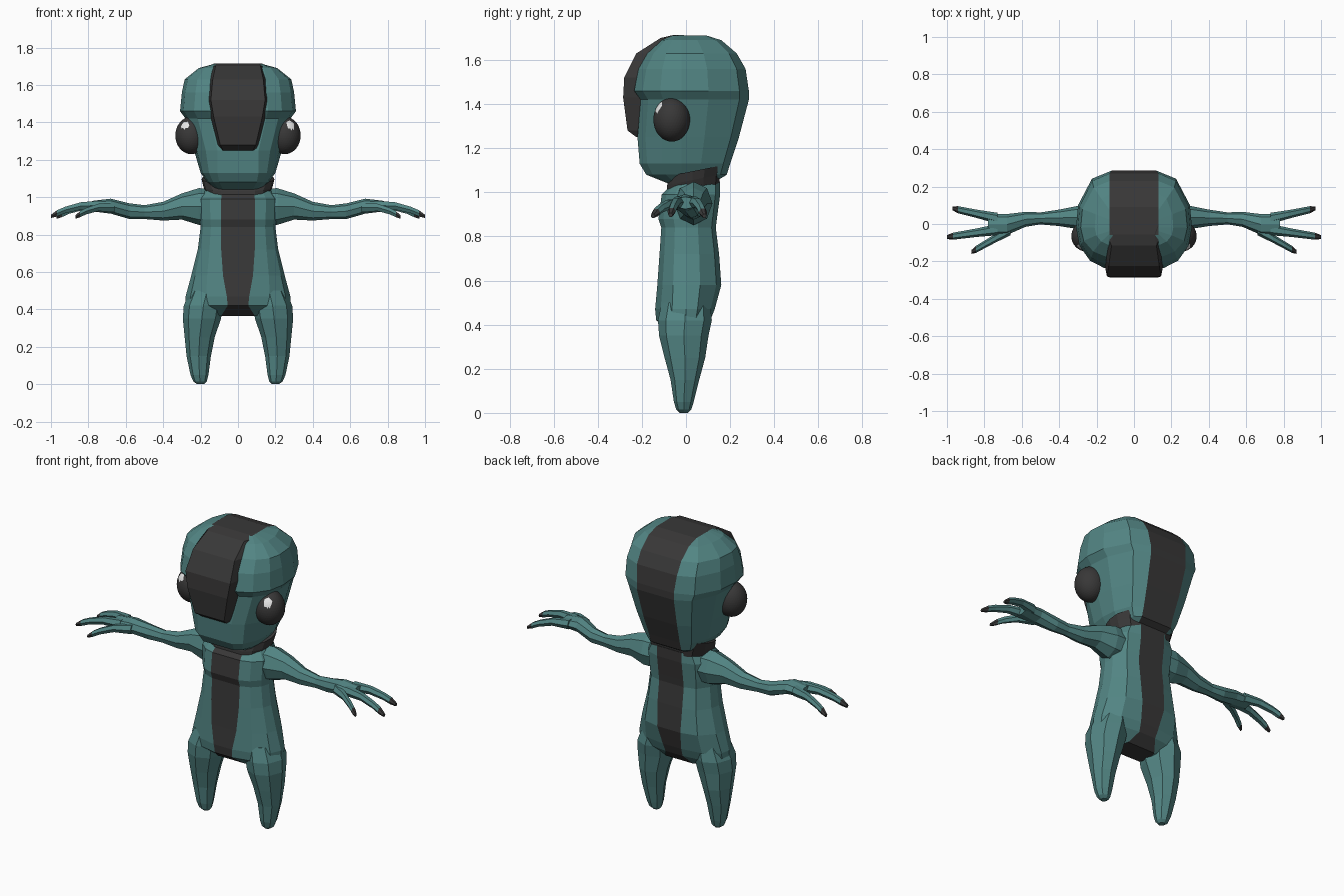
import bpy, bmesh, math
from mathutils import Vector

cube = bpy.data.objects.get("Cube")
if cube:
    bpy.data.objects.remove(cube, do_unlink=True)


def material(name, r, g, b):
    m = bpy.data.materials.new(name)
    m.use_nodes = True
    m.diffuse_color = (r, g, b, 1)
    bsdf = m.node_tree.nodes["Principled BSDF"]
    bsdf.inputs["Base Color"].default_value = (r, g, b, 1)
    bsdf.inputs["Roughness"].default_value = 0.8
    return m


TEAL = material("teal_skin", 0.085, 0.235, 0.23)
DARK = material("charcoal", 0.04, 0.039, 0.039)
WHITE = material("eye_white", 0.8, 0.8, 0.8)


def finish(name, bm, mats):
    bmesh.ops.recalc_face_normals(bm, faces=bm.faces)
    mesh = bpy.data.meshes.new(name)
    bm.to_mesh(mesh)
    bm.free()
    for m in mats:
        mesh.materials.append(m)
    obj = bpy.data.objects.new(name, mesh)
    bpy.context.collection.objects.link(obj)
    return obj


def loft(name, rings, mats, rule=lambda i, j: 0, caps=(0, 0)):
    """Skin closed rings; rule(ring, column) picks the material index."""
    bm = bmesh.new()
    vs = [[bm.verts.new(p) for p in ring] for ring in rings]
    n = len(vs[0])
    for i in range(len(vs) - 1):
        for j in range(n):
            k = (j + 1) % n
            f = bm.faces.new((vs[i][j], vs[i][k], vs[i + 1][k], vs[i + 1][j]))
            f.material_index = rule(i, j)
    for ring, index in zip((vs[0], vs[-1]), caps):
        bm.faces.new(ring).material_index = index
    return finish(name, bm, mats)


# Half outline of a body slice: fraction across, fraction front to back
OUTLINE = [(0, -1), (0.5, -0.82), (0.88, -0.45), (1, 0),
           (0.94, 0.4), (0.55, 0.86), (0, 1)]
BACK, FRONT = len(OUTLINE) - 1, 2 * len(OUTLINE) - 1


def slice_ring(z, s, yf, w, yb, sb, mid=0.0, tilt=0.0):
    """Symmetric slice with flat strips of half width s (front), sb (back)."""
    half = []
    for a, b in OUTLINE:
        strip = s if b < 0 else sb
        y = mid + b * (mid - yf if b < 0 else yb - mid)
        half.append(Vector((strip + (w - strip) * a, y, z + tilt * y)))
    return half + [Vector((-p.x, p.y, p.z)) for p in reversed(half)]


def oval(center, u, v, sides):
    return [center + u * math.cos(t) + v * math.sin(t)
            for t in (2 * math.pi * k / sides for k in range(sides))]


# Head: dark strip down the back and over the crown
head = [(1.04, .08, -.08, .12, .12, .09), (1.08, .10, -.18, .165, .185, .10),
        (1.13, .11, -.21, .20, .20, .10), (1.25, .11, -.22, .235, .24, .11),
        (1.42, .15, -.205, .28, .285, .12), (1.46, .16, -.235, .31, .285, .12),
        (1.56, .155, -.215, .30, .27, .13), (1.63, .15, -.175, .285, .23, .13),
        (1.69, .14, -.11, .21, .16, .13), (1.712, .13, -.06, .13, .09, .13)]
loft("head", [slice_ring(*r, mid=-0.02) for r in head], [TEAL, DARK],
     lambda i, j: int(j == BACK), (0, 1))

# Raised forehead plate with bevelled sides
plate = [(1.25, .10, -.19, -.225), (1.28, .115, -.19, -.265),
         (1.43, .15, -.19, -.285), (1.52, .165, -.18, -.28),
         (1.63, .155, -.14, -.225), (1.70, .14, -.07, -.115),
         (1.714, .13, .0, -.055)]
loft("forehead_plate",
     [[Vector(p) for p in ((s, yi, z), (s - .02, yo, z), (.02 - s, yo, z), (-s, yi, z))]
      for z, s, yi, yo in plate], [DARK])

# Neck collar
neck = [(1.0, .09, -.09, .165, .15, .09), (1.05, .09, -.085, .185, .155, .09),
        (1.09, .10, -.07, .195, .17, .10)]
loft("neck", [slice_ring(*r, mid=0.03, tilt=0.2) for r in neck], [DARK])

# Torso: dark strips front and back, dark underside
torso = [(.365, .09, -.06, .10, .06, .09), (.42, .055, -.135, .28, .11, .055),
         (.47, .06, -.14, .28, .13, .06), (.58, .08, -.13, .25, .16, .075),
         (.72, .09, -.12, .215, .15, .08), (.84, .09, -.112, .20, .135, .08),
         (.88, .09, -.125, .205, .14, .08), (.99, .09, -.11, .21, .155, .08),
         (1.05, .08, -.05, .165, .155, .08)]
loft("torso", [slice_ring(*r) for r in torso], [TEAL, DARK],
     lambda i, j: int(j in (BACK, FRONT)), (1, 1))

# Limb stations: legs (z, x, y, rx, ry), arms (x, y, z, ry, rz)
legs = [(.50, .165, 0, .09, .11), (.42, .185, -.005, .105, .122),
        (.35, .193, -.01, .102, .112), (.25, .205, -.005, .08, .092),
        (.15, .21, -.005, .065, .065), (.05, .206, -.01, .048, .045),
        (.015, .203, -.01, .036, .034), (0, .2, -.01, .018, .018)]
arms = [(.12, .03, .95, .09, .095), (.21, .035, .95, .085, .098),
        (.30, .035, .95, .062, .07), (.40, .033, .925, .044, .05),
        (.50, .03, .92, .032, .037), (.58, .025, .925, .04, .042),
        (.68, -.003, .952, .056, .04), (.78, -.003, .952, .056, .028)]
# Fingers: root and tip
fingers = {"rear": ((.73, .03, .955), (.97, .083, .893)),
           "middle": ((.73, -.03, .955), (1.0, -.07, .897)),
           "front": ((.66, -.03, .945), (.87, -.15, .893))}

for side, sx in (("left", 1), ("right", -1)):
    X, Y, Z = Vector((sx, 0, 0)), Vector((0, 1, 0)), Vector((0, 0, 1))

    loft(side + "_leg", [oval(X * x + Y * y + Z * z, X * rx, Y * ry, 8)
                         for z, x, y, rx, ry in legs], [TEAL])
    loft(side + "_arm", [oval(X * x + Y * y + Z * z, Y * ry, Z * rz, 8)
                         for x, y, z, ry, rz in arms], [TEAL])

    # Arched fingers with dark tips
    for label, (root, tip) in fingers.items():
        rings = []
        for t, r in ((0, .03), (.4, .023), (.72, .02), (.88, .019), (1, .01)):
            p = Vector(root).lerp(Vector(tip), t)
            c = X * p.x + Y * p.y + Z * (p.z + 0.09 * t * (1 - t))
            rings.append(oval(c, Y * r, Z * r, 6))
        loft(f"{side}_{label}_finger", rings, [TEAL, DARK],
             lambda i, j: int(i == 3), (0, 1))

    # Bulging eye with a highlight picked by direction
    bm = bmesh.new()
    bmesh.ops.create_icosphere(bm, subdivisions=4, radius=1)
    glint = Vector((.39 * sx, -.73, .56)).normalized()
    for f in bm.faces:
        f.material_index = int(f.calc_center_median().normalized().dot(glint) > 0.965)
    for v in bm.verts:
        v.co = Vector((v.co.x * .085 + .25 * sx, v.co.y * .083 - .065,
                       v.co.z * .1 + 1.33))
    finish(side + "_eye", bm, [DARK, WHITE])
